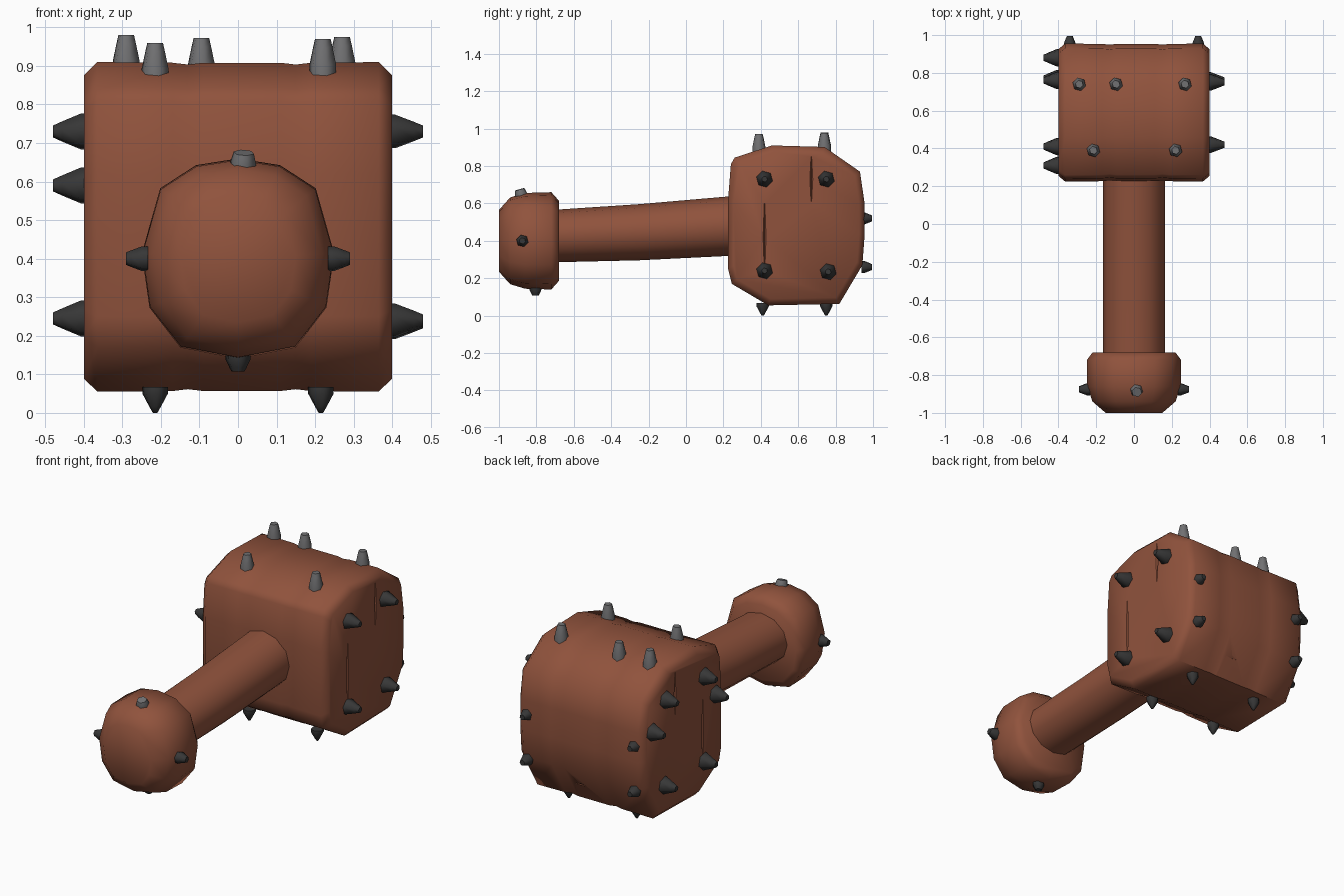
import bpy, bmesh, math
from mathutils import Vector

if "Cube" in bpy.data.objects:
    bpy.data.objects.remove(bpy.data.objects["Cube"])


def material(name, rgb):
    m = bpy.data.materials.new(name)
    m.diffuse_color = (*rgb, 1)
    m.use_nodes = True
    m.node_tree.nodes["Principled BSDF"].inputs["Base Color"].default_value = m.diffuse_color
    return m


WOOD = material("reddish brown wood", (0.28, 0.086, 0.046))
IRON = material("dark iron", (0.038, 0.038, 0.038))
STEEL = material("grey steel", (0.165, 0.165, 0.17))


def smooth(ob, angle):
    bpy.ops.object.select_all(action='DESELECT')
    ob.select_set(True)
    bpy.context.view_layer.objects.active = ob
    bpy.ops.object.shade_smooth_by_angle(angle=math.radians(angle))


def loft(name, rings, mat, angle=55):
    """Skin a list of point rings and cap both ends."""
    bm = bmesh.new()
    loops = [[bm.verts.new(p) for p in r] for r in rings]
    n = len(loops[0])
    for a, b in zip(loops, loops[1:]):
        for i in range(n):
            j = (i + 1) % n
            bm.faces.new((a[i], a[j], b[j], b[i]))
    bm.faces.new(loops[0])
    bm.faces.new(loops[-1])
    bmesh.ops.recalc_face_normals(bm, faces=bm.faces)
    me = bpy.data.meshes.new(name)
    bm.to_mesh(me)
    bm.free()
    ob = bpy.data.objects.new(name, me)
    bpy.context.collection.objects.link(ob)
    me.materials.append(mat)
    smooth(ob, angle)
    return ob


ROUND = [(30 * i, 1) for i in range(12)]
# pommel outline is slightly squarish: (degrees from top, radius factor), mirrored
HALF = [(25, 1.03), (49, 1.07), (87, 1), (118, 1.04), (146, 1.07)]
SQUARISH = [(0, 1)] + HALF + [(180, 1)] + [(360 - a, s) for a, s in reversed(HALF)]


def ring_y(y, rx, rz, cz, shape=ROUND):
    return [(rx * s * math.sin(math.radians(a)), y,
             cz + rz * s * math.cos(math.radians(a))) for a, s in shape]


# hammer head: side profile (y, z) carried across x, pinched at the ends and seams
PROFILE = [(.225, .25), (.225, .62), (.24, .81), (.26, .845), (.46, .91), (.74, .902),
           (.93, .77), (.955, .60), (.955, .43), (.943, .27), (.82, .063), (.44, .055),
           (.245, .17)]
CY, CZ = .59, .485
STATIONS = [(-.4, .92), (-.365, 1), (-.17, .996), (-.13, .985), (-.09, .996),
            (.11, .996), (.15, .985), (.19, .996), (.365, 1), (.4, .92)]
head = loft("hammer_head",
            [[(x, CY + (y - CY) * s, CZ + (z - CZ) * s) for y, z in PROFILE]
             for x, s in STATIONS], WOOD)


# cracks: slim diamond wedges cut into the head
def crack(centre, along, width_dir, length, width=.008, depth=.015):
    c, a, w = Vector(centre), Vector(along), Vector(width_dir)
    d = a.cross(w)
    ring = [w * width, d * depth, -w * width, -d * depth]
    rings = [[c + a * (t * length / 2) + p * s for p in ring]
             for t, s in ((-1, .2), (0, 1), (1, .2))]
    ob = loft("crack_cutter", rings, WOOD)
    ob.hide_render = True
    mod = head.modifiers.new("crack", 'BOOLEAN')
    mod.operation, mod.solver, mod.object = 'DIFFERENCE', 'EXACT', ob
    bpy.context.view_layer.objects.active = head
    bpy.ops.object.modifier_apply(modifier=mod.name)
    bpy.data.objects.remove(ob)


X, Y, Z = Vector((1, 0, 0)), Vector((0, 1, 0)), Vector((0, 0, 1))
for side in (-1, 1):
    crack((side * .4, .67, .73), Z, Y, .24)
    crack((side * .4, .42, .42), Z, Y, .36)
crack((.05, .90, .17), X, Z, .22, .02, .025)
smooth(head, 55)

# handle, slightly thicker towards the head
loft("handle", [ring_y(-.72, .164, .14, .425),
                ring_y(-.25, .164, .15, .446),
                ring_y(.28, .164, .16, .482)], WOOD)

# rounded pommel
loft("pommel", [ring_y(y, rx, rz, .40, SQUARISH) for y, rx, rz in
                ((-1, .15, .165), (-.94, .22, .232), (-.86, .248, .256),
                 (-.72, .25, .26), (-.68, .22, .215))], WOOD)


# spikes: six-sided tapered studs with a blunt tip
def spike(name, tip, direction, length, r0, r1, mat=IRON, sink=.012):
    d = Vector(direction).normalized()
    u = d.orthogonal().normalized()
    v = d.cross(u)
    rings = []
    for back, r in ((length + sink, r0), (length * .9, r0),
                    (length * .3, r0 * .35 + r1 * .65), (0, r1)):
        rings.append([Vector(tip) - d * back + (u * math.cos(k * math.pi / 3)
                      + v * math.sin(k * math.pi / 3)) * r for k in range(6)])
    loft(name, rings, mat, 65)


# steel spikes on top, iron spikes everywhere else
for x, y, z in ((-.29, .74, .98), (-.095, .74, .972), (.27, .74, .975),
                (-.215, .39, .96), (.22, .39, .97)):
    spike("top_spike", (x, y, z), Z, .075, .036, .021, STEEL, .03)
for y, z in ((.42, .73), (.75, .73), (.42, .24), (.76, .235)):
    spike("right_spike", (.48, y, z), X, .08, .045, .016)
for y, z in ((.41, .73), (.76, .73), (.31, .59), (.88, .59), (.41, .245), (.77, .245)):
    spike("left_spike", (-.48, y, z), -X, .08, .048, .016)
for x in (-.215, .215):
    for y in (.41, .75):
        spike("bottom_spike", (x, y, 0), -Z, .055, .034, .006)
for x in (-.34, .34):
    for z in (.52, .26):
        spike("back_spike", (x, .995, z), Y, .045, .033, .016)

# pommel spikes
spike("pommel_top_spike", (.015, -.89, .675), (.05, -.3, 1), .03, .034, .027, STEEL)
spike("pommel_bottom_spike", (0, -.805, .108), -Z, .035, .034, .018)
for side in (-1, 1):
    spike("pommel_side_spike", (side * .29, -.875, .40), X * side, .045, .033, .017)
